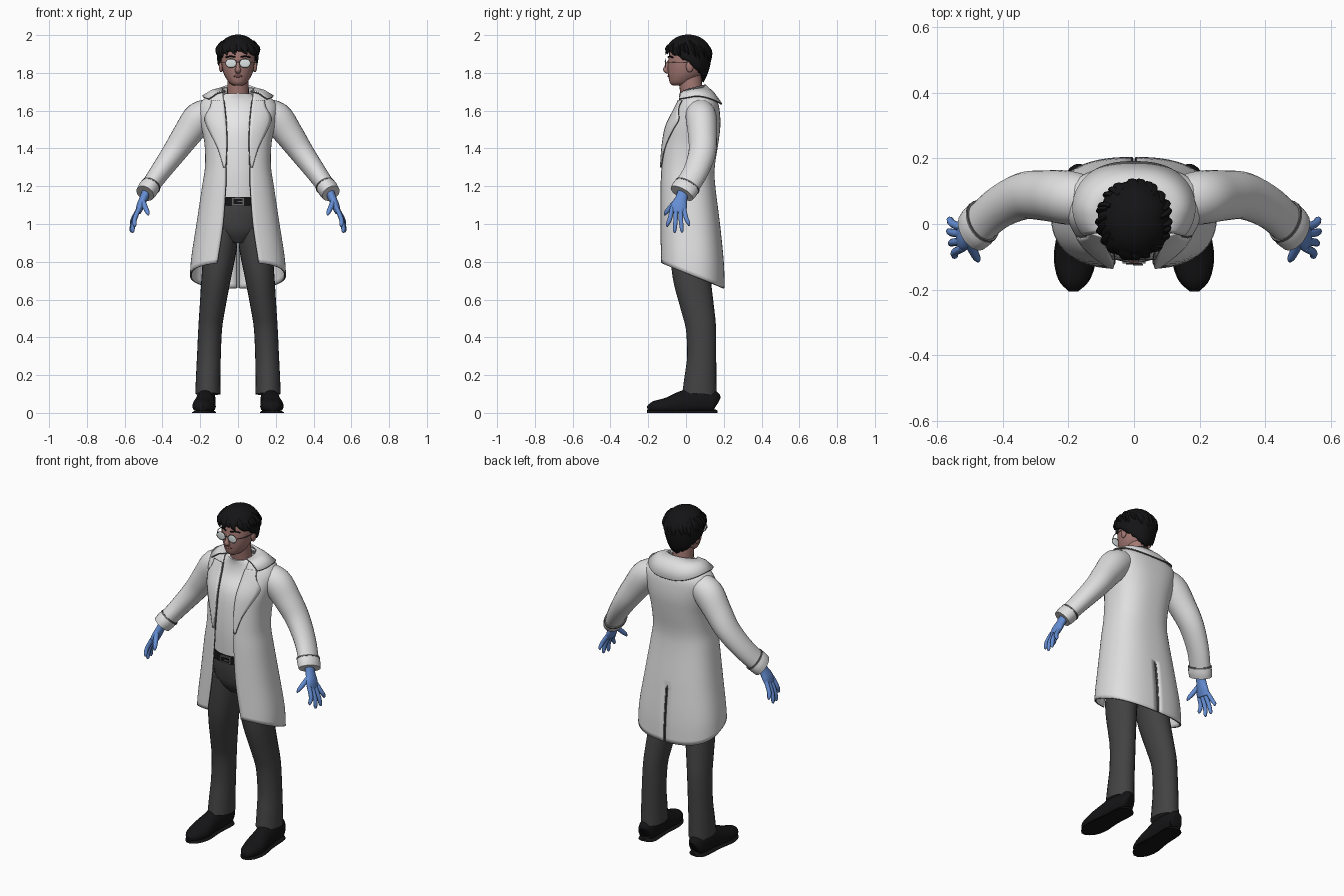
import bpy, bmesh, math, random
from mathutils import Vector

random.seed(4)
if "Cube" in bpy.data.objects:
    bpy.data.objects.remove(bpy.data.objects["Cube"])


def material(name, r, g, b):
    m = bpy.data.materials.new(name)
    m.use_nodes = True
    m.diffuse_color = (r, g, b, 1)
    node = next(n for n in m.node_tree.nodes if n.type == 'BSDF_PRINCIPLED')
    node.inputs["Base Color"].default_value = (r, g, b, 1)
    node.inputs["Roughness"].default_value = 0.8
    return m


COAT = material("coat white", .74, .74, .74)
SHIRT = material("shirt white", .8, .8, .8)
TRIM = material("seam grey", .13, .13, .13)
PANTS = material("trouser charcoal", .055, .055, .055)
BLACK = material("hair and leather black", .007, .007, .008)
SKIN = material("skin", .37, .19, .17)
LIP = material("lip", .24, .1, .09)
GLOVE = material("glove blue", .13, .27, .66)
LENS = material("lens pale", .72, .78, .77)


def finish(bm, name, mat, mirror=False, thick=0):
    bmesh.ops.remove_doubles(bm, verts=bm.verts, dist=.0002)
    bmesh.ops.recalc_face_normals(bm, faces=bm.faces)
    me = bpy.data.meshes.new(name)
    bm.to_mesh(me)
    bm.free()
    me.materials.append(mat)
    ob = bpy.data.objects.new(name, me)
    bpy.context.collection.objects.link(ob)
    if mirror:
        mod = ob.modifiers.new("Mirror", 'MIRROR')
        mod.merge_threshold = .002
    if thick:
        mod = ob.modifiers.new("Thickness", 'SOLIDIFY')
        mod.thickness, mod.offset = thick, 0
    bpy.ops.object.select_all(action='DESELECT')
    ob.select_set(True)
    bpy.context.view_layer.objects.active = ob
    bpy.ops.object.shade_smooth_by_angle(angle=math.radians(50))
    return ob


def grid(name, rows, mat, closed=False, caps=False, **kw):
    """Skin a list of point rows with quads."""
    bm = bmesh.new()
    vs = [[bm.verts.new(p) for p in row] for row in rows]
    n = len(rows[0])
    for r, s in zip(vs, vs[1:]):
        for i in range(n if closed else n - 1):
            j = (i + 1) % n
            bm.faces.new((r[i], r[j], s[j], s[i]))
    if caps:
        bm.faces.new(vs[0])
        bm.faces.new(vs[-1])
    return finish(bm, name, mat, **kw)


def smooth(table, steps=4):
    """Catmull-Rom through tuples of any length."""
    out = []
    for i in range(len(table) - 1):
        a, b, c, d = (Vector(table[min(max(k, 0), len(table) - 1)]) for k in range(i - 1, i + 3))
        for s in range(steps):
            t = s / steps
            out.append(b + (c - a) * (t / 2) + (a * 2 - b * 5 + c * 4 - d) * (t * t / 2)
                       + (b * 3 - a - c * 3 + d) * (t ** 3 / 2))
    return out + [Vector(table[-1])]


def tube(name, stations, mat, n=20, ref=(0, 1, 0), axis=None, steps=4, floor=None, **kw):
    """Sweep ellipses: each station is x, y, z, side radius, depth radius."""
    st = smooth(stations, steps)
    cs = [Vector(s[:3]) for s in st]
    v, rows = Vector(ref), []
    for i, s in enumerate(st):
        t = Vector(axis) if axis else (cs[min(i + 1, len(cs) - 1)] - cs[max(i - 1, 0)]).normalized()
        v = (v - t * v.dot(t)).normalized()
        u = v.cross(t)
        row = []
        for k in range(n):
            a = math.tau * k / n
            p = cs[i] + u * (max(s[3], .0008) * math.cos(a)) + v * (max(s[4], .0008) * math.sin(a))
            if floor is not None:
                p.z = max(p.z, floor)
            row.append(p)
        rows.append(row)
    return grid(name, rows, mat, closed=True, caps=True, **kw)


def line(name, pts, mat, r=.003, ref=(0, 1, 0), **kw):
    return tube(name, [(*p, r, r) for p in pts], mat, n=6, ref=ref, steps=1, **kw)


def ball(name, loc, size, mat, **kw):
    bm = bmesh.new()
    bmesh.ops.create_uvsphere(bm, u_segments=20, v_segments=12, radius=1)
    for v in bm.verts:
        v.co = Vector(loc) + Vector(size) * v.co
    return finish(bm, name, mat, **kw)


def box(name, loc, size, mat, **kw):
    bm = bmesh.new()
    bmesh.ops.create_cube(bm, size=1)
    for v in bm.verts:
        v.co = Vector(loc) + Vector(size) * v.co
    return finish(bm, name, mat, **kw)


# Coat profile: height, half width, front y, back y, half opening
P = .8
PROFILE = smooth([(1.715, .092, 0, .09, .082), (1.69, .13, -.02, .12, .08), (1.655, .183, -.035, .157, .076),
                  (1.61, .205, -.055, .172, .07), (1.52, .19, -.1, .177, .062), (1.42, .172, -.12, .165, .06),
                  (1.3, .17, -.13, .147, .064), (1.2, .185, -.134, .15, .066), (1, .215, -.136, .175, .08),
                  (.8, .245, -.136, .195, .11), (.65, .25, -.136, .2, .13)])


def profile(z):
    for hi, lo in zip(PROFILE, PROFILE[1:]):
        if z >= lo[0]:
            return hi.lerp(lo, min(1, max(0, (hi[0] - z) / (hi[0] - lo[0]))))
    return PROFILE[-1]


def angle_at(x, a):
    return math.asin(min(1, x / a) ** (1 / P))


def coat_point(s, z):
    """s runs from the front opening (0) to the back centre (1)."""
    _, a, f, k, o = profile(z)
    start = angle_at(o, a)
    end = math.pi - angle_at(.007 if z < .98 else 0, a)
    th = start + (end - start) * s
    c = math.cos(th)
    y = (f + k) / 2 - (k - f) / 2 * math.copysign(abs(c) ** P, c)
    return Vector((a * max(0, math.sin(th)) ** P, y, z))


def on_front(x, z, off):
    _, a, f, k, _ = profile(z)
    return Vector((x, (f + k) / 2 - (k - f) / 2 * math.cos(angle_at(x, a)) ** P - off, z))


# Coat body, with sloping hem, open front and back vent
COLS, ROWS = 32, 44
coat = []
for r in range(ROWS + 1):
    row = []
    for c in range(COLS + 1):
        hem = .8 - .14 * (coat_point(c / COLS, .7).y + .136) / .336
        row.append(coat_point(c / COLS, 1.715 + (hem - 1.715) * r / ROWS))
    coat.append(row)
grid("coat_body", coat, COAT, mirror=True, thick=.01)
line("coat_front_edge", [row[0] for row in coat[3:]], TRIM, .004, mirror=True)
line("coat_hem_edge", coat[-1], TRIM, ref=(0, 0, 1), mirror=True)
line("coat_vent_edge", [row[-1] for row in coat if row[-1].z < .98], TRIM, .005, mirror=True)

# Lapels
lapel = []
for z, x in smooth([(1.655, .14), (1.62, .145), (1.56, .175), (1.5, .155), (1.4, .105), (1.3, .075)]):
    inner = profile(z)[4]
    lapel.append([on_front(inner + (x - inner) * i / 6, z, .009) for i in range(7)])
grid("lapel", lapel, COAT, mirror=True, thick=.008)
line("lapel_edge", [row[-1] for row in lapel], TRIM, mirror=True)

# Turned-down collar
collar = [[], [], []]
for i in range(25):
    th = math.radians(52 + 128 * i / 24)
    s, c = max(0, math.sin(th)), math.cos(th)
    a = Vector((.085 * s, .03 - .07 * c, 1.715 - .02 * c))
    b = Vector((.185 * s ** P, .05 - .138 * c, 1.678 - .043 * max(0, -c) ** 2 - .025 * max(0, c)))
    for row, p in zip(collar, (a, (a + b) / 2 + Vector((0, 0, .01)), b)):
        row.append(p)
grid("collar", collar, COAT, mirror=True, thick=.01)
line("collar_edge", collar[2], TRIM, ref=(0, 0, 1), mirror=True)
line("collar_front_edge", [r[0] for r in collar], TRIM, mirror=True)

# Sleeves and cuffs
tube("sleeve", [(.12, .07, 1.605, .06, .07), (.2, .08, 1.565, .085, .082), (.27, .087, 1.475, .076, .077),
                (.34, .085, 1.375, .064, .072), (.42, .045, 1.265, .053, .066), (.488, -.018, 1.168, .046, .064)],
     COAT, n=24, mirror=True)
tube("cuff", [(.463, .007, 1.202, .052, .069), (.478, -.008, 1.182, .054, .071), (.492, -.022, 1.162, .05, .068)],
     COAT, n=24, mirror=True)
tube("cuff_seam", [(.46, .01, 1.206, .054, .071), (.464, .006, 1.2, .055, .072)], TRIM, n=24, mirror=True)

# Gloved hands
tube("glove_palm", [(.482, -.012, 1.178, .024, .03), (.5, -.025, 1.135, .022, .032), (.517, -.037, 1.095, .021, .043),
                    (.529, -.043, 1.06, .015, .04)], GLOVE, mirror=True)
for name, y0, y1, x1, z1 in (("index", -.073, -.098, .545, .985), ("middle", -.052, -.06, .556, .953),
                             ("ring", -.031, -.022, .562, .955), ("little", -.012, .014, .56, .99)):
    tube("glove_" + name + "_finger", [(.522, y0, 1.085, .012, .012), ((.532 + x1) / 2 + .008, (y0 + y1) / 2,
         (1.07 + z1) / 2, .012, .012), (x1 + .002, y1, z1 + .012, .01, .009), (x1, y1, z1, .003, .003)],
         GLOVE, n=10, mirror=True)
tube("glove_thumb", [(.508, -.045, 1.13, .014, .014), (.492, -.08, 1.09, .014, .014),
                     (.479, -.105, 1.062, .011, .011), (.474, -.114, 1.045, .003, .003)], GLOVE, n=10, mirror=True)

# Shirt, belt and trousers
UP = (0, 0, 1)
tube("shirt", [(0, 0, 1.12, .14, .108), (0, 0, 1.3, .15, .118), (0, .03, 1.5, .162, .132), (0, .055, 1.6, .165, .106),
               (0, .05, 1.655, .12, .086), (0, .03, 1.69, .068, .068)], SHIRT, n=32, axis=UP)
tube("belt", [(0, 0, 1.095, .147, .116), (0, 0, 1.143, .145, .114)], BLACK, n=32, axis=UP, steps=1)
box("buckle_plate", (0, -.117, 1.119), (.07, .008, .042), TRIM)
box("buckle_inset", (0, -.121, 1.119), (.05, .006, .026), BLACK)
box("buckle_pin", (.012, -.124, 1.119), (.03, .005, .006), TRIM)
tube("trouser_hips", [(0, .02, .9, .06, .075), (0, .015, .96, .135, .108), (0, .005, 1.05, .15, .114),
                      (0, 0, 1.12, .143, .11)], PANTS, n=32, axis=UP)
tube("trouser_leg", [(.075, .015, .98, .08, .1), (.095, .022, .86, .086, .104), (.115, .03, .72, .078, .1),
                     (.135, .06, .56, .068, .088), (.147, .079, .45, .063, .08), (.154, .083, .3, .063, .077),
                     (.158, .076, .18, .065, .085), (.159, .071, .1, .067, .091)], PANTS, n=24, mirror=True)

# Shoes
tube("shoe", [(.165, .162, .05, .025, .035), (.167, .145, .055, .045, .065), (.17, .06, .06, .052, .075),
              (.175, -.02, .05, .054, .066), (.18, -.1, .035, .062, .046), (.184, -.17, .028, .045, .034),
              (.185, -.204, .022, .014, .014)], BLACK, ref=UP, floor=.012, mirror=True)
tube("shoe_sole", [(.165, .164, 0, .02, .016), (.168, .13, 0, .052, .018), (.175, 0, 0, .055, .016),
                   (.18, -.1, 0, .065, .016), (.184, -.17, 0, .048, .016), (.185, -.206, 0, .014, .014)],
     BLACK, ref=UP, floor=0, mirror=True)

# Head and face
tube("neck", [(0, .04, 1.62, .066, .06), (0, .03, 1.69, .058, .06), (0, .018, 1.79, .056, .062)], SKIN, axis=UP)
tube("head", [(0, -.04, 1.733, .022, .03), (0, -.026, 1.748, .047, .06), (0, -.006, 1.79, .073, .088),
              (0, .004, 1.84, .086, .1), (0, .01, 1.89, .089, .1), (0, .01, 1.94, .08, .088), (0, .01, 1.97, .05, .06)],
     SKIN, n=28, axis=UP)
tube("nose", [(0, -.088, 1.865, .008, .008), (0, -.104, 1.83, .011, .012), (0, -.107, 1.815, .016, .014),
              (0, -.094, 1.801, .012, .008)], SKIN, n=12)
ball("ear", (.09, .02, 1.835), (.011, .02, .032), SKIN, mirror=True)
ball("lips", (0, -.09, 1.783), (.023, .008, .007), LIP)
line("eyebrow", [(.015, -.094, 1.884), (.04, -.087, 1.889), (.064, -.07, 1.882)], BLACK, .004, mirror=True)

# Glasses
ball("lens", (.037, -.108, 1.851), (.027, .003, .022), LENS, mirror=True)
rim = [(.037 + .028 * math.cos(a), -.108, 1.851 + .023 * math.sin(a)) for a in
       [math.tau * i / 24 for i in range(25)]]
line("lens_rim", rim, TRIM, .002, mirror=True)
line("glasses_bridge", [(-.01, -.11, 1.856), (0, -.112, 1.859), (.01, -.11, 1.856)], TRIM, .002, ref=UP)
line("glasses_arm", [(.064, -.108, 1.856), (.09, -.06, 1.857), (.096, .02, 1.855)], TRIM, .002, ref=UP, mirror=True)


# Hair: a shell with an uneven hairline, then separate locks
def hair_point(th, z, grow=1):
    d = z - 1.9
    r = math.sqrt(max(0, 1 - (d / .096) ** 2)) if d > 0 else 1 - (d / .25) ** 2
    return Vector((.103 * r * grow * math.sin(th), .012 - .115 * r * grow * math.cos(th), z))


hair = [[] for _ in range(15)]
for i in range(48):
    th = math.tau * i / 48
    c = math.cos(th)
    hem = 1.855 + (.07 if c > 0 else .095) * c + random.uniform(-.008, .008)
    grow = 1 + .02 * math.sin(7 * th) + random.uniform(-.015, .015)
    for k, row in enumerate(hair):
        t = k / 14
        row.append(hair_point(th, 1.996 - (1.996 - hem) * t * t, 1 + (grow - 1) * t))
grid("hair_cap", hair, BLACK, closed=True, thick=.014)
for i in range(26):
    th = math.tau * i / 26 + random.uniform(-.1, .1)
    top = random.uniform(1.94, 1.965)
    low = 1.885 + .022 * math.cos(th) + random.uniform(-.012, .012)
    pts = [hair_point(th, top, .97), hair_point(th + .12, (top + low) / 2, 1.02), hair_point(th + .25, low, 1.06)]
    tube("hair_lock", [(*p, r, r * .6) for p, r in zip(pts, (.014, .018, .001))], BLACK, n=8)
